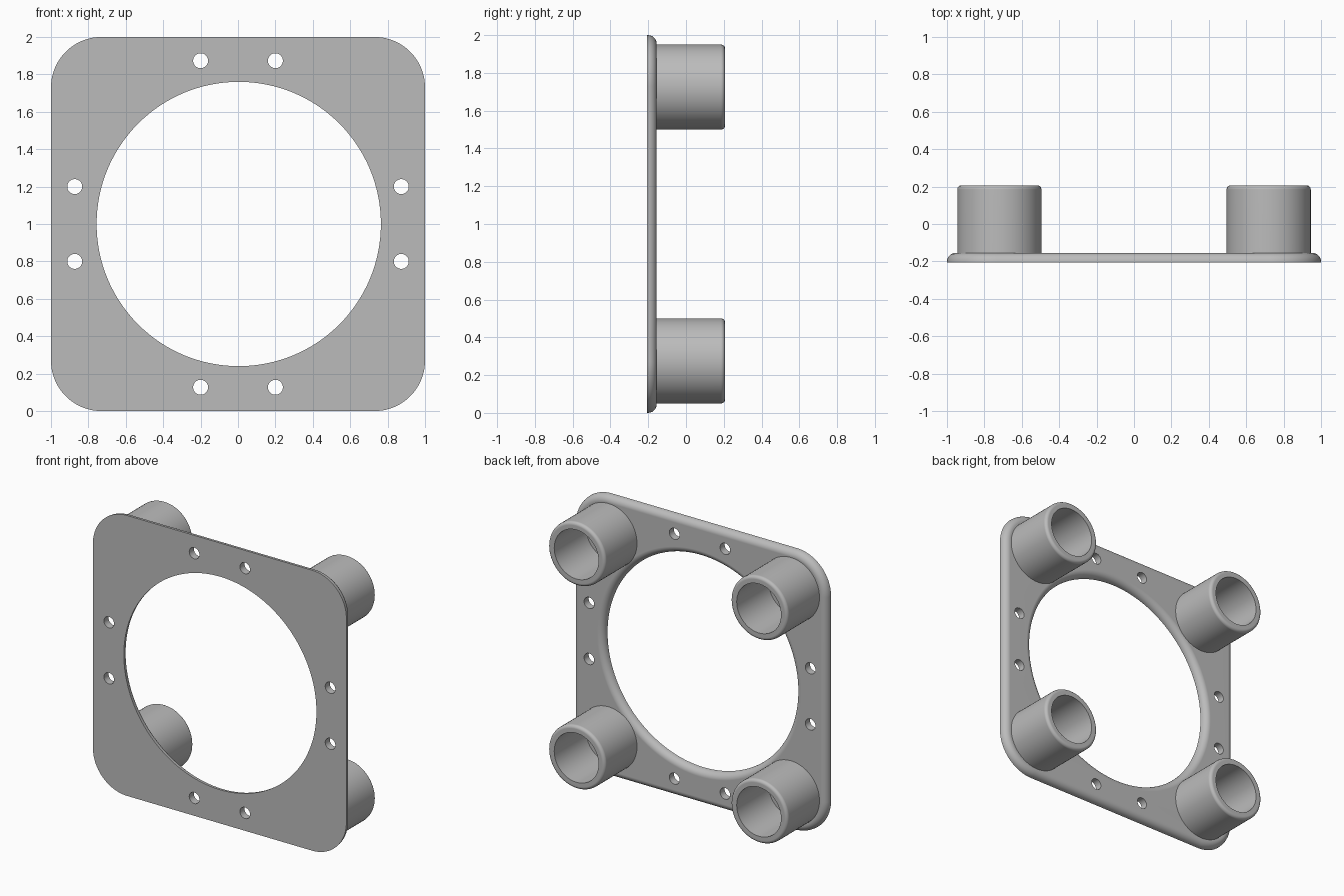
import bpy, bmesh
from math import sin, cos, pi
from mathutils import Vector, Matrix

cube = bpy.data.objects.get("Cube")
if cube:
    bpy.data.objects.remove(cube, do_unlink=True)

FRONT, BACK, END = -0.207, -0.155, 0.207   # plate front, plate back, tube rim
MID = 1.0                                  # height of the plate centre
ROUND = 0.046                              # edge rounding on the plate back

grey = bpy.data.materials.new("plain grey")
grey.use_nodes = True
grey.diffuse_color = (0.5, 0.5, 0.5, 1)
grey.node_tree.nodes["Principled BSDF"].inputs["Base Color"].default_value = (0.5, 0.5, 0.5, 1)


def finish(bm, name):
    bmesh.ops.recalc_face_normals(bm, faces=bm.faces)
    mesh = bpy.data.meshes.new(name)
    bm.to_mesh(mesh)
    bm.free()
    obj = bpy.data.objects.new(name, mesh)
    bpy.context.collection.objects.link(obj)
    mesh.materials.append(grey)
    return obj


def arc(cx, cy, r, start, stop, steps):
    angles = [start + (stop - start) * i / steps for i in range(steps + 1)]
    return [(cx + r * cos(a), cy + r * sin(a)) for a in angles]


def lathe(name, profile, x, z, steps=64):
    """Turn a closed (radius, y) profile around the y axis."""
    bm = bmesh.new()
    verts = [bm.verts.new((r, y, 0)) for r, y in profile]
    edges = [bm.edges.new((a, b)) for a, b in zip(verts, verts[1:] + verts[:1])]
    bmesh.ops.spin(bm, geom=verts + edges, cent=(0, 0, 0), axis=(0, 1, 0),
                   angle=2 * pi, steps=steps, use_merge=False)
    bmesh.ops.remove_doubles(bm, verts=bm.verts, dist=0.0001)
    bmesh.ops.dissolve_degenerate(bm, edges=bm.edges, dist=0.00001)
    # an on-axis edge of the profile leaves loose wire behind
    bmesh.ops.delete(bm, geom=[e for e in bm.edges if not e.link_faces], context='EDGES')
    bmesh.ops.translate(bm, verts=bm.verts, vec=(x, 0, z))
    return finish(bm, name)


def smooth(obj):
    bpy.ops.object.select_all(action='DESELECT')
    obj.select_set(True)
    bpy.context.view_layer.objects.active = obj
    bpy.ops.object.shade_smooth_by_angle(angle=0.6)
    mod = obj.modifiers.new("even shading", 'WEIGHTED_NORMAL')
    mod.keep_sharp = True


# Plate: rounded square, back rim rounded over
bm = bmesh.new()
corner = 0.27
inner = 1 - corner
outline = []
for i, (sx, sz) in enumerate([(1, 1), (-1, 1), (-1, -1), (1, -1)]):
    outline += arc(sx * inner, MID + sz * inner, corner, i * pi / 2, (i + 1) * pi / 2, 20)
face = bm.faces.new([bm.verts.new((x, FRONT, z)) for x, z in outline])
made = bmesh.ops.extrude_face_region(bm, geom=[face])["geom"]
moved = [v for v in made if isinstance(v, bmesh.types.BMVert)]
bmesh.ops.translate(bm, verts=moved, vec=(0, BACK - FRONT, 0))
rim = [e for e in bm.edges if all(v.co.y > BACK - 0.001 for v in e.verts)]
bmesh.ops.bevel(bm, geom=rim, offset=ROUND, segments=6, profile=0.5, affect='EDGES')
plate = finish(bm, "plate")

# Cutters: one flared centre opening and eight bolt holes
hole = 0.76
flare = arc(hole + ROUND, BACK - ROUND, ROUND, pi, pi / 2, 6)
flare.append((hole + ROUND, BACK + 0.1))
cutters = [lathe("opening_cutter", [(0, FRONT - 0.1), (hole, FRONT - 0.1)] + flare
                 + [(0, BACK + 0.1)], 0.004, MID, 128)]
bolt = [(0, FRONT - 0.1), (0.04, FRONT - 0.1), (0.04, BACK + 0.1), (0, BACK + 0.1)]
for far in (-0.873, 0.873):
    for near in (-0.2, 0.2):
        cutters.append(lathe("bolt_cutter", bolt, far, MID + near, 32))
        cutters.append(lathe("bolt_cutter", bolt, near, MID + far, 32))
for cutter in cutters:
    mod = plate.modifiers.new("hole", 'BOOLEAN')
    mod.operation = 'DIFFERENCE'
    mod.solver = 'EXACT'
    mod.object = cutter
bpy.context.view_layer.update()
cut = bpy.data.meshes.new_from_object(plate.evaluated_get(bpy.context.evaluated_depsgraph_get()))
plate.modifiers.clear()
plate.data = cut
for cutter in cutters:
    bpy.data.objects.remove(cutter, do_unlink=True)
smooth(plate)

# Four corner tubes with a rounded outer rim
outer, bore, lip = 0.225, 0.175, 0.022
tube = [(bore, FRONT + 0.01), (outer, FRONT + 0.01)]
tube += arc(outer - lip, END - lip, lip, 0, pi / 2, 5) + [(bore, END)]
for side, x in (("left", 0.72), ("right", -0.72)):
    for level, z in (("top", 0.725), ("bottom", -0.725)):
        smooth(lathe(f"{level}_{side}_tube", tube, x, MID + z))
